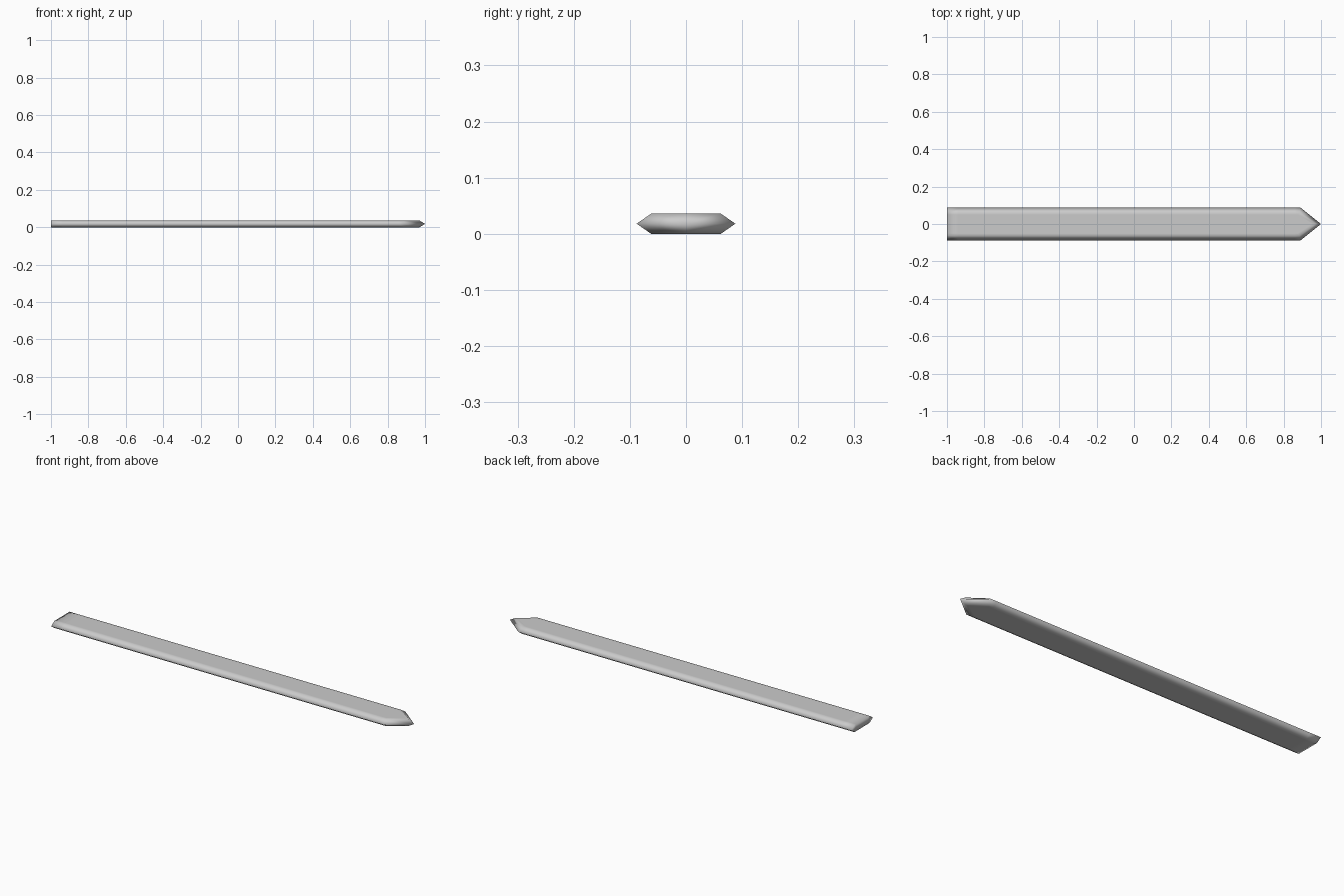
import bpy, bmesh

if "Cube" in bpy.data.objects:
    bpy.data.objects.remove(bpy.data.objects["Cube"])

H = 0.036          # thickness
MID = H / 2

# Stations along the length: rim x, rim y, flat-face x, flat-face y, inner strip x, inner strip y
STATIONS = [
    (-1.00, 0.088, -1.00, 0.062, -1.00, 0.050),
    (-0.94, 0.088, -0.94, 0.062, -0.94, 0.050),
    (0.86, 0.088, 0.86, 0.062, 0.86, 0.050),
    (0.89, 0.088, 0.885, 0.062, 0.875, 0.050),
    (1.00, 0.0, 0.97, 0.0, 0.95, 0.0),
]

# Half of the bevelled slat, mirrored across y
bm = bmesh.new()
rings = []
for rx, ry, fx, fy, ix, iy in STATIONS:
    pts = [(ix, 0, H), (ix, iy, H), (fx, fy, H), (rx, ry, MID),
           (fx, fy, 0), (ix, iy, 0), (ix, 0, 0)]
    rings.append([bm.verts.new(p) for p in pts])
for a, b in zip(rings, rings[1:]):
    for i in range(6):
        bm.faces.new((a[i], b[i], b[i + 1], a[i + 1]))

# Flat butt end
bm.faces.new(rings[0])
bmesh.ops.remove_doubles(bm, verts=bm.verts, dist=1e-5)
bmesh.ops.mirror(bm, geom=bm.verts[:] + bm.edges[:] + bm.faces[:],
                 axis='Y', merge_dist=1e-4)
bmesh.ops.remove_doubles(bm, verts=bm.verts, dist=1e-5)
bmesh.ops.recalc_face_normals(bm, faces=bm.faces)
for f in bm.faces:
    f.smooth = True

mesh = bpy.data.meshes.new("pointed_slat")
bm.to_mesh(mesh)
bm.free()
slat = bpy.data.objects.new("pointed_slat", mesh)
bpy.context.collection.objects.link(slat)
